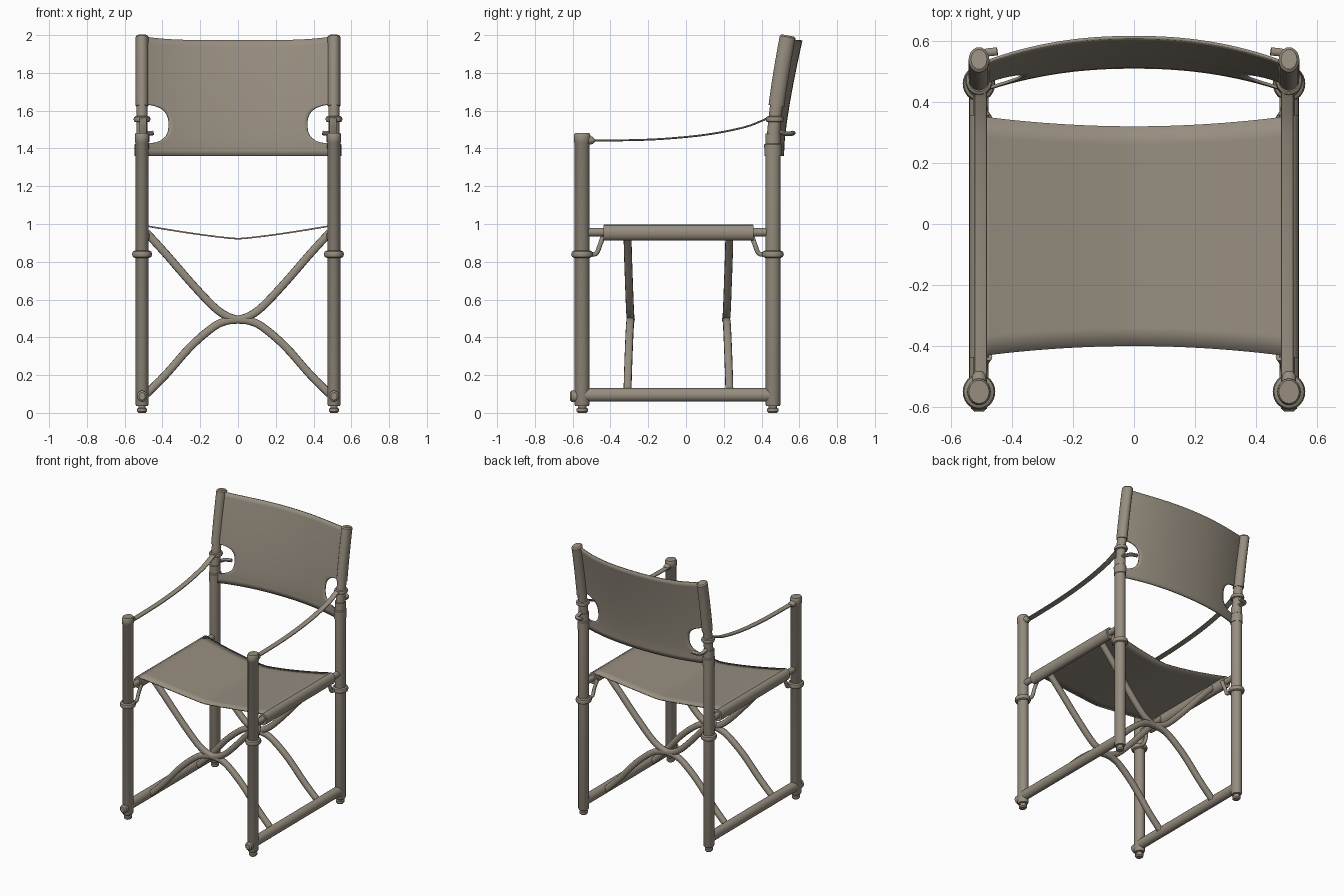
import bpy, bmesh, math
from mathutils import Vector

cube = bpy.data.objects.get("Cube")
if cube:
    bpy.data.objects.remove(cube, do_unlink=True)

mat = bpy.data.materials.new("warm taupe")
mat.use_nodes = True
TAUPE = (0.31, 0.27, 0.215, 1)
mat.diffuse_color = TAUPE
mat.node_tree.nodes["Principled BSDF"].inputs["Base Color"].default_value = TAUPE


def finish(name, bm, angle=40):
    bmesh.ops.recalc_face_normals(bm, faces=bm.faces)
    mesh = bpy.data.meshes.new(name)
    bm.to_mesh(mesh)
    bm.free()
    ob = bpy.data.objects.new(name, mesh)
    bpy.context.collection.objects.link(ob)
    mesh.materials.append(mat)
    bpy.ops.object.select_all(action='DESELECT')
    ob.select_set(True)
    bpy.context.view_layer.objects.active = ob
    bpy.ops.object.shade_smooth_by_angle(angle=math.radians(angle))
    return ob


def smooth(points, steps=6):
    """Catmull-Rom curve through the points."""
    p = [Vector(q) for q in points]
    p = [2 * p[0] - p[1]] + p + [2 * p[-1] - p[-2]]
    out = []
    for a, b, c, d in zip(p, p[1:], p[2:], p[3:]):
        for i in range(steps):
            t = i / steps
            out.append(0.5 * (2 * b + (c - a) * t + (2 * a - 5 * b + 4 * c - d) * t * t
                              + (3 * b - a - 3 * c + d) * t ** 3))
    return out + [p[-2]]


def sweep(name, path, sizes, side=(1, 0, 0), n=20, power=1.0):
    """Closed tube along path; sizes = (half width along side, other half width)."""
    bm = bmesh.new()
    path = [Vector(p) for p in path]
    if isinstance(sizes, tuple):
        sizes = [sizes] * len(path)
    rings = []
    for i, (p, (a, b)) in enumerate(zip(path, sizes)):
        t = (path[min(i + 1, len(path) - 1)] - path[max(i - 1, 0)]).normalized()
        u = Vector(side)
        u = (u - t * u.dot(t)).normalized()
        w = t.cross(u)
        ring = []
        for k in range(n):
            ang = 2 * math.pi * k / n
            c, s = math.cos(ang), math.sin(ang)
            c = math.copysign(abs(c) ** power, c)
            s = math.copysign(abs(s) ** power, s)
            ring.append(bm.verts.new(p + u * c * a + w * s * b))
        rings.append(ring)
    for r, q in zip(rings, rings[1:]):
        for k in range(n):
            bm.faces.new((r[k], r[k - 1], q[k - 1], q[k]))
    bm.faces.new(rings[0])
    bm.faces.new(rings[-1])
    return finish(name, bm)


def pole(name, x, y, profile):
    """Upright turned part from (height, radius) pairs, slightly oval."""
    return sweep(name, [(x, y, z) for z, r in profile], [(r * 0.87, r) for z, r in profile])


def cloth(name, rows, thickness):
    bm = bmesh.new()
    grid = [[bm.verts.new(p) for p in row] for row in rows]
    for r, q in zip(grid, grid[1:]):
        for k in range(len(r) - 1):
            bm.faces.new((r[k], r[k + 1], q[k + 1], q[k]))
    ob = finish(name, bm, 60)
    mod = ob.modifiers.new("thickness", 'SOLIDIFY')
    mod.thickness = thickness
    mod.offset = 0


def torus(name, centre, radius, tube, n=24):
    bm = bmesh.new()
    vs = []
    for i in range(n):
        a = 2 * math.pi * i / n
        ring = []
        for k in range(8):
            b = 2 * math.pi * k / 8
            r = radius + tube * math.cos(b)
            ring.append(bm.verts.new(Vector(centre) + Vector(
                (r * math.cos(a) * 0.92, r * math.sin(a), tube * 1.2 * math.sin(b)))))
        vs.append(ring)
    for i in range(n):
        for k in range(8):
            bm.faces.new((vs[i - 1][k - 1], vs[i][k - 1], vs[i][k], vs[i - 1][k]))
    finish(name, bm)


X, YF, YB = 0.508, -0.55, 0.46
FOOT = [(0, 0.022), (0.008, 0.03), (0.022, 0.03), (0.026, 0.022), (0.036, 0.022), (0.037, 0.036), (0.045, 0.04)]


def post_y(z):
    """Leaning centre line of the back posts."""
    return YB + 0.08 * max(0, (z - 1.42) / 0.58) ** 1.4


for side, s in (("left", 1), ("right", -1)):
    x = s * X
    # Legs with turned feet
    pole(side + "_front_leg", x, YF, FOOT + [(1.43, 0.04), (1.435, 0.044), (1.47, 0.044), (1.482, 0.038)])
    pole(side + "_back_leg", x, YB, FOOT + [(1.42, 0.04)])
    lean = [1.4 + 0.03 * i for i in range(20)]
    sweep(side + "_back_post", [(x, post_y(z), z) for z in lean], (0.03, 0.034))
    # Fabric sleeves of the backrest
    upper = [1.625 + 0.0365 * i for i in range(11)] + [1.998]
    sweep(side + "_upper_sleeve", [(x, post_y(z), z) for z in upper],
          [(0.034, 0.042)] * 11 + [(0.026, 0.033)])
    pole(side + "_lower_sleeve", x, YB, [(1.36, 0.045), (1.42, 0.046), (1.425, 0.04), (1.48, 0.04)])
    # Side rails
    sweep(side + "_bottom_rail", [(x, YF, 0.095), (x, YB, 0.095)], (0.032, 0.036))
    sweep(side + "_rail_knob", [(x, -0.57, 0.088), (x, -0.605, 0.088), (x, -0.614, 0.088)],
          [(0.026, 0.03), (0.026, 0.03), (0.016, 0.02)])
    sweep(side + "_seat_rod", [(x, YF, 0.957), (x, YB, 0.957)], (0.02, 0.022))
    sweep(side + "_seat_sleeve", [(x, -0.437, 0.954), (x, 0.357, 0.954)], (0.032, 0.042))
    # Leg rings and the hooks that hold the seat rods
    for end, y, d in (("front", YF, 1), ("back", YB, -1)):
        torus(f"{side}_{end}_ring", (x, y, 0.84), 0.042, 0.016)
        hx = x - s * 0.02
        sweep(f"{side}_{end}_hook", smooth([(hx, y + d * 0.04, 0.838), (hx, y + d * 0.075, 0.845),
              (hx, y + d * 0.095, 0.89), (hx - s * 0.012, y + d * 0.115, 0.95)]), (0.012, 0.013), n=10)
    # Arm strap, sagging towards the front leg
    arm = [(-0.52, 1.442), (-0.4, 1.442), (-0.15, 1.449), (0.1, 1.472), (0.3, 1.51), (0.4, 1.546), (0.44, 1.565)]
    ax = s * 0.502
    sweep(side + "_arm_strap", smooth([(ax, y, z) for y, z in arm]), (0.02, 0.005), n=12, power=0.5)
    sweep(side + "_arm_front_stud", [(x, -0.52, 1.443), (x, -0.495, 1.443), (x, -0.483, 1.443)],
          [(0.024, 0.024), (0.022, 0.02), (0.012, 0.008)])
    torus(side + "_arm_back_ring", (x, post_y(1.55), 1.555), 0.036, 0.013)
    sweep(side + "_back_peg", smooth([(x, 0.48, 1.49), (x, 0.53, 1.478), (x - s * 0.015, 0.558, 1.478),
          (x - s * 0.06, 0.566, 1.482)]), (0.012, 0.014), side=(0, 0, 1), n=10)

# Crossed S-shaped braces, front and back pairs
for end, y0, d in (("front", -0.31, 1), ("back", 0.23, -1)):
    for side, s in (("left", 1), ("right", -1)):
        half = [(0.485, 0.955), (0.38, 0.84), (0.25, 0.69), (0.13, 0.563), (0.06, 0.513)]
        low = [(-0.06, 0.487), (-0.13, 0.455), (-0.25, 0.352), (-0.38, 0.205), (-0.485, 0.1)]
        pts = [(s * px, y0 + d * 0.018 * max(0, 1 - abs(px) / 0.45), pz)
               for px, pz in half + [(0, 0.494)] + low]
        sweep(f"{side}_{end}_brace", smooth(pts, 4), (0.021, 0.021), side=(0, 1, 0), n=12, power=0.7)

# Sagging seat fabric with hollowed front and back edges
US = [-1 + i / 16 for i in range(33)]
rows = []
for j in range(13):
    v = j / 12
    row = []
    for u in US:
        hollow = 0.035 * max(0, math.cos(u * math.pi / 2)) ** 0.8
        front, back = -0.435 + hollow, 0.355 - hollow
        row.append((u * 0.505, front + (back - front) * v, 0.922 + 0.071 * abs(u) ** 1.25))
    rows.append(row)
cloth("seat_fabric", rows, 0.008)

# Curved backrest fabric, narrowed by rounded hand openings
MID, OPEN = 1.525, 0.1
heights = [1.36, 1.39] + [MID - OPEN * math.cos(math.pi * i / 16) for i in range(17)]
heights += [1.66 + 0.04 * i for i in range(8)] + [1.972]
rows = []
for z in heights:
    e = abs(z - MID) / OPEN
    half_width = 0.5 - (0.133 * (1 - e ** 2.6) ** (1 / 2.6) if e < 1 else 0)
    lift = max(0, (z - 1.36) / 0.612)
    row = []
    for u in US:
        px = u * half_width
        k = abs(px) / 0.5
        y = post_y(z) - 0.024 + 0.015 * lift + (0.078 + 0.008 * lift) * (1 - k ** 2.2)
        row.append((px, y, z + 0.02 * lift * k ** 4))
    rows.append(row)
cloth("backrest_fabric", rows, 0.01)
